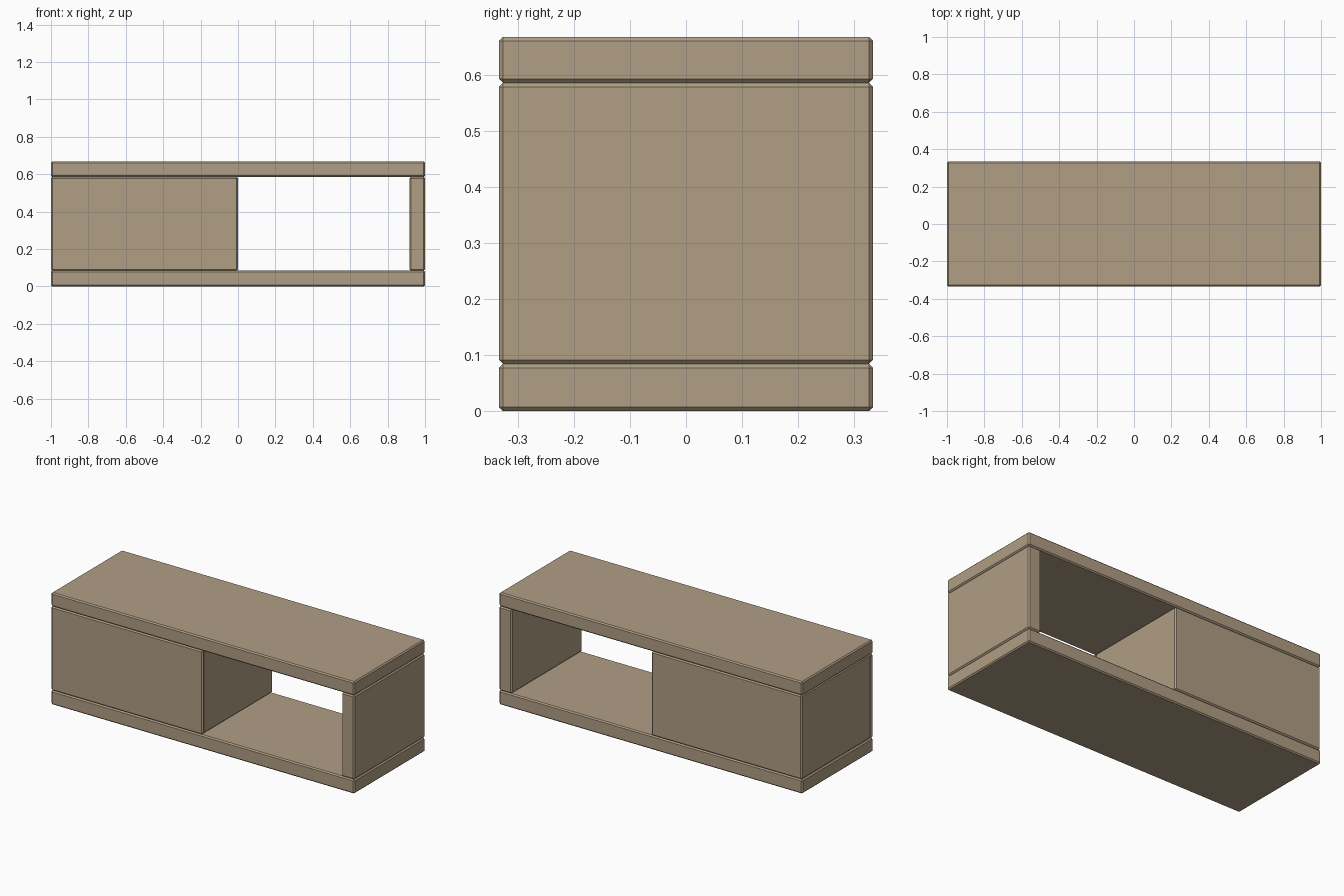
import bpy, bmesh

if "Cube" in bpy.data.objects:
    bpy.data.objects.remove(bpy.data.objects["Cube"])

wood = bpy.data.materials.new("warm tan wood")
wood.diffuse_color = (0.434, 0.342, 0.231, 1.0)
wood.use_nodes = True
wood.node_tree.nodes["Principled BSDF"].inputs["Base Color"].default_value = wood.diffuse_color


def board(name, lo, hi, bevel=0.007):
    """Box between two corners with a small chamfer on every edge."""
    bm = bmesh.new()
    bmesh.ops.create_cube(bm, size=1.0)
    for v in bm.verts:
        for i in range(3):
            v.co[i] = lo[i] if v.co[i] < 0 else hi[i]
    bmesh.ops.bevel(bm, geom=bm.edges[:], offset=bevel, segments=1,
                    profile=0.5, affect='EDGES')
    bmesh.ops.recalc_face_normals(bm, faces=bm.faces[:])
    mesh = bpy.data.meshes.new(name)
    bm.to_mesh(mesh)
    bm.free()
    mesh.materials.append(wood)
    ob = bpy.data.objects.new(name, mesh)
    bpy.context.collection.objects.link(ob)
    return ob


D = 1 / 3            # half depth
Z1, Z2, H = 0.084, 0.585, 0.667

# Long top and bottom slabs
board("bottom_slab", (-1, -D, 0), (1, D, Z1))
board("top_slab", (-1, -D, Z2), (1, D, H))
# Upright at the right end
board("right_upright", (0.917, -D, Z1), (1, D, Z2))
# Closed cabinet on the left half, with a thin door on its front
board("cabinet_body", (-0.996, -D + 0.014, Z1), (-0.004, D, Z2))
board("cabinet_door", (-1, -D, Z1), (0, -D + 0.016, Z2))
